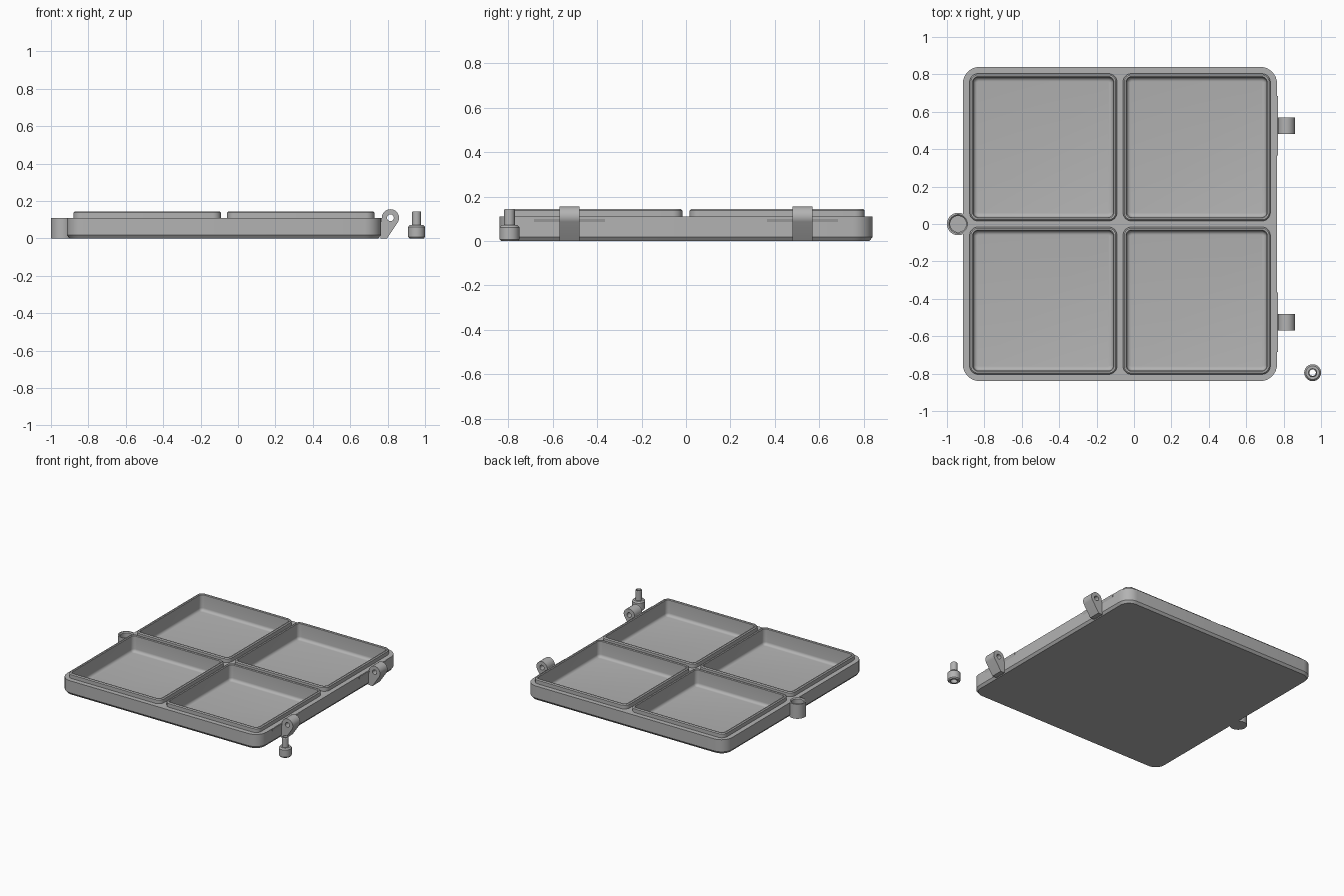
import bpy, bmesh, math
from mathutils import Vector

cube = bpy.data.objects.get("Cube")
if cube:
    bpy.data.objects.remove(cube, do_unlink=True)

grey = bpy.data.materials.new("plain grey")
grey.use_nodes = True
grey.diffuse_color = (0.45, 0.45, 0.45, 1)
grey.node_tree.nodes["Principled BSDF"].inputs["Base Color"].default_value = grey.diffuse_color

TRAY_X = -0.075     # tray centre
CELL = 0.41         # compartment centre offset


def finish(name, bm):
    bmesh.ops.recalc_face_normals(bm, faces=bm.faces)
    mesh = bpy.data.meshes.new(name)
    bm.to_mesh(mesh)
    bm.free()
    mesh.materials.append(grey)
    obj = bpy.data.objects.new(name, mesh)
    bpy.context.collection.objects.link(obj)
    return obj


def loft(name, loops, closed=False):
    """Skin matching loops; cap the ends, or join last to first."""
    bm = bmesh.new()
    rings = [[bm.verts.new(p) for p in loop] for loop in loops]
    n = len(rings[0])
    pairs = list(zip(rings, rings[1:]))
    if closed:
        pairs.append((rings[-1], rings[0]))
    else:
        bm.faces.new(rings[0])
        bm.faces.new(rings[-1])
    for a, b in pairs:
        for i in range(n):
            j = (i + 1) % n
            bm.faces.new((a[i], a[j], b[j], b[i]))
    return finish(name, bm)


def rounded_square(cx, cy, half, radius, z, steps=8):
    pts = []
    for k, (sx, sy) in enumerate([(1, 1), (-1, 1), (-1, -1), (1, -1)]):
        for i in range(steps + 1):
            a = math.pi / 2 * (k + i / steps)
            pts.append((cx + sx * (half - radius) + radius * math.cos(a),
                        cy + sy * (half - radius) + radius * math.sin(a), z))
    return pts


def circle(cx, cy, r, z, n=40):
    return [(cx + r * math.cos(math.tau * i / n), cy + r * math.sin(math.tau * i / n), z)
            for i in range(n)]


def boolean(obj, tool, operation):
    tool.hide_render = True
    mod = obj.modifiers.new("boolean", 'BOOLEAN')
    mod.operation, mod.solver, mod.object = operation, 'EXACT', tool
    bpy.context.view_layer.objects.active = obj
    bpy.ops.object.modifier_apply(modifier=mod.name)
    bpy.data.objects.remove(tool, do_unlink=True)


def smooth(obj):
    bpy.ops.object.select_all(action='DESELECT')
    obj.select_set(True)
    bpy.context.view_layer.objects.active = obj
    bpy.ops.object.shade_smooth_by_angle(angle=math.radians(28))


# Tray body with chamfered underside
tray = loft("tray", [rounded_square(TRAY_X, 0, 0.84 - d, 0.09 - d, z)
                     for d, z in [(0.014, 0), (0, 0.018), (0, 0.11)]])

# Round socket on the left edge
boolean(tray, loft("socket", [circle(-0.94, 0, 0.06, z) for z in (0, 0.11)]), 'UNION')

# Raised rims and hollow compartments with filleted floors
cells = [(TRAY_X + sx * CELL, sy * CELL) for sx in (-1, 1) for sy in (-1, 1)]
for cx, cy in cells:
    rim = loft("rim", [rounded_square(cx, cy, 0.394 - d, 0.045 - d, z)
                       for d, z in [(0, 0.06), (0, 0.138), (0.007, 0.145)]])
    boolean(tray, rim, 'UNION')
for cx, cy in cells:
    fillet = [math.pi / 2 * i / 5 for i in range(6)]
    profile = [(0.374 - 0.022 * (1 - math.sin(a)), 0.02 + 0.022 * (1 - math.cos(a)))
               for a in fillet]
    profile += [(0.374, 0.14), (0.379, 0.145), (0.379, 0.16)]
    cavity = loft("cavity", [rounded_square(cx, cy, h, h - 0.346, z) for h, z in profile])
    boolean(tray, cavity, 'DIFFERENCE')

# Bore of the socket
bore = loft("bore", [circle(-0.94, 0, r, z)
                     for r, z in [(0.043, 0.02), (0.043, 0.103), (0.05, 0.11), (0.05, 0.13)]])
boolean(tray, bore, 'DIFFERENCE')
smooth(tray)

# Hinge lugs and the slim strips behind them
EYE = Vector((0.815, 0.11))
for side, label in ((-1, "front"), (1, "back")):
    y = side * 0.525
    outline = [(EYE.x + 0.046 * math.cos(a), EYE.y + 0.046 * math.sin(a))
               for a in [math.radians(-30 + 210 * i / 24) for i in range(25)]]
    outline += [(0.762, 0.10), (0.762, 0), (0.797, 0)]
    lug = loft(label + "_hinge_lug", [[(px, y + dy, pz) for px, pz in outline]
                                      for dy in (-0.045, 0.045)])
    hole = loft("hole", [[(EYE.x + px, y + dy, EYE.y + py) for px, py, _ in circle(0, 0, 0.018, 0)]
                         for dy in (-0.1, 0.1)])
    boolean(lug, hole, 'DIFFERENCE')
    smooth(lug)
    strip = [(0.76, 0.085), (0.765, 0.085), (0.77, 0.1), (0.77, 0.108), (0.76, 0.108)]
    loft(label + "_edge_strip", [[(px, y + dy, pz) for px, pz in strip]
                                 for dy in (-0.16, 0.16)])

# Loose hollow pin with a thick collar
pin_profile = [(0.024, 0), (0.038, 0), (0.045, 0.008), (0.045, 0.062), (0.036, 0.072),
               (0.024, 0.072), (0.024, 0.14), (0.021, 0.145), (0.017, 0.145), (0.017, 0.03),
               (0.024, 0.03)]
smooth(loft("pin", [circle(0.955, -0.795, r, z) for r, z in pin_profile], closed=True))
